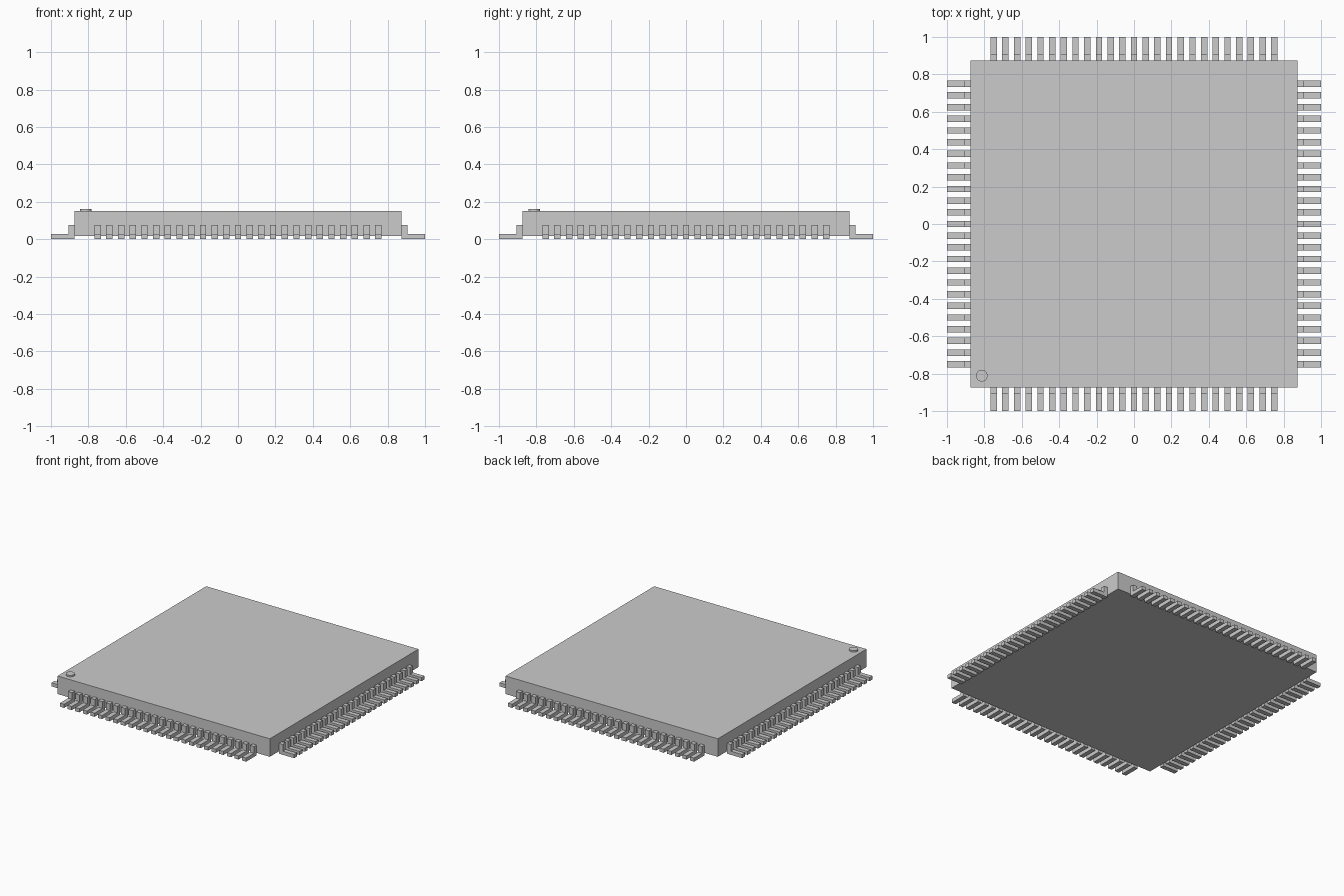
import bpy, bmesh
from math import pi
from mathutils import Matrix, Vector

if "Cube" in bpy.data.objects:
    bpy.data.objects.remove(bpy.data.objects["Cube"])

PITCH, PINS, PIN_W = 0.0625, 25, 0.034
BODY = 0.875
Z0, Z1 = 0.018, 0.152


def finish(bm, name):
    bmesh.ops.recalc_face_normals(bm, faces=bm.faces)
    mesh = bpy.data.meshes.new(name)
    bm.to_mesh(mesh)
    bm.free()
    obj = bpy.data.objects.new(name, mesh)
    bpy.context.collection.objects.link(obj)
    return obj


# Square package body
bm = bmesh.new()
bmesh.ops.create_cube(bm, size=1, matrix=Matrix.Translation((0, 0, (Z0 + Z1) / 2))
                      @ Matrix.Diagonal((2 * BODY, 2 * BODY, Z1 - Z0, 1)))
finish(bm, "package_body")

# Raised round marker in the front left corner
bm = bmesh.new()
bmesh.ops.create_cone(bm, cap_ends=True, segments=32, radius1=0.031, radius2=0.031,
                      depth=0.02, matrix=Matrix.Translation((-0.814, -0.811, 0.153)))
marker = finish(bm, "corner_marker")
bpy.context.view_layer.objects.active = marker
marker.select_set(True)
bpy.ops.object.shade_smooth_by_angle()

# L-shaped pins: (distance from centre, height), one row per side
PROFILE = [(BODY, 0), (1, 0), (1, 0.027), (0.906, 0.027), (0.906, 0.077), (BODY, 0.077)]
for side, name in enumerate(("right", "back", "left", "front")):
    bm = bmesh.new()
    for i in range(PINS):
        y = (i - (PINS - 1) / 2) * PITCH - PIN_W / 2
        face = bm.faces.new([bm.verts.new((x, y, z)) for x, z in PROFILE])
        ext = bmesh.ops.extrude_face_region(bm, geom=[face], use_keep_orig=True)
        verts = [g for g in ext["geom"] if isinstance(g, bmesh.types.BMVert)]
        bmesh.ops.translate(bm, verts=verts, vec=Vector((0, PIN_W, 0)))
    bmesh.ops.rotate(bm, verts=bm.verts, cent=(0, 0, 0),
                     matrix=Matrix.Rotation(side * pi / 2, 3, 'Z'))
    finish(bm, name + "_pins")
